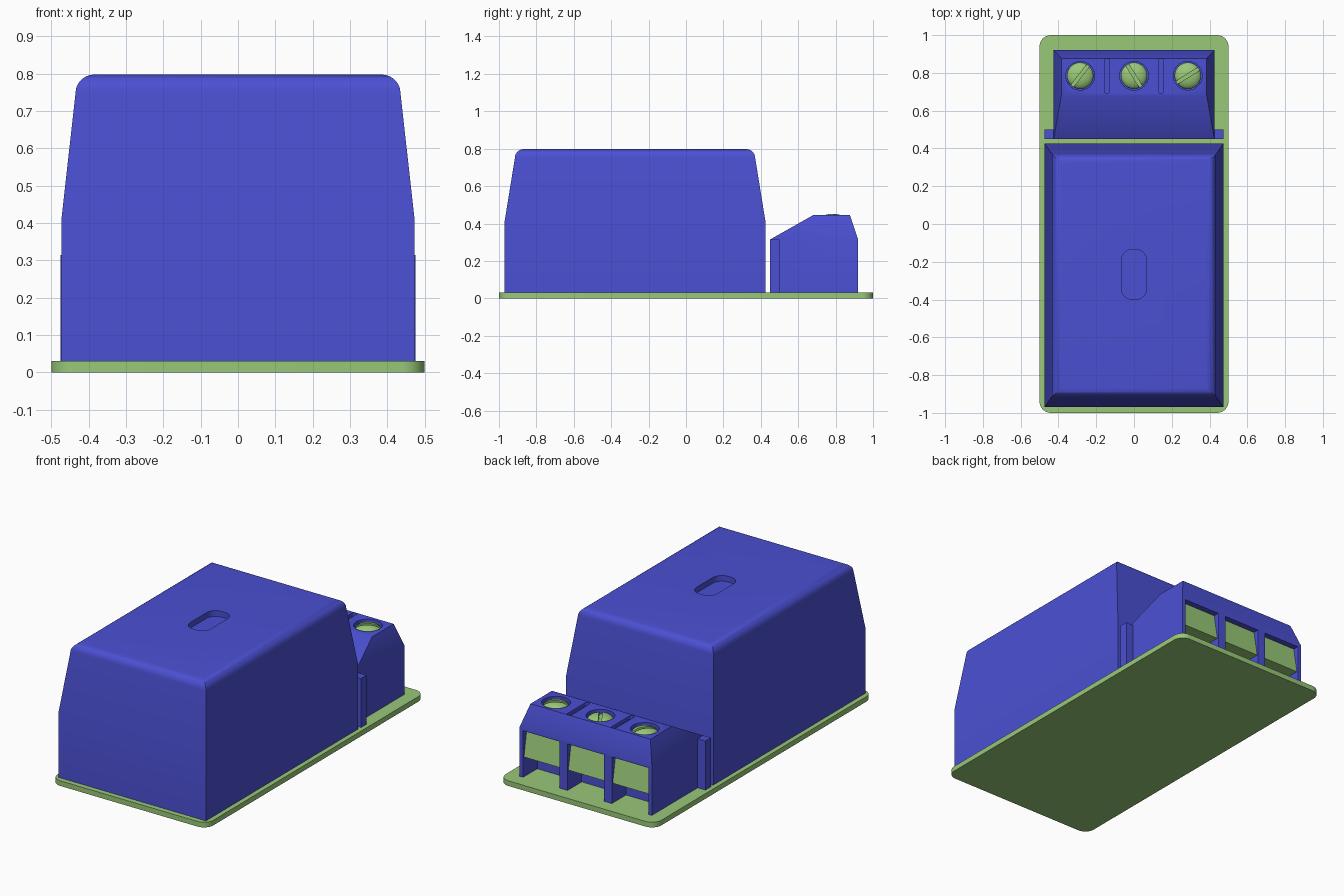
import bpy, bmesh, math
from mathutils import Matrix

if "Cube" in bpy.data.objects:
    bpy.data.objects.remove(bpy.data.objects["Cube"])


def material(name, color):
    m = bpy.data.materials.new(name)
    m.diffuse_color = (*color, 1)
    m.use_nodes = True
    m.node_tree.nodes["Principled BSDF"].inputs["Base Color"].default_value = m.diffuse_color
    return m


BLUE = material("blue_plastic", (0.07, 0.08, 0.65))
GREEN = material("green", (0.32, 0.58, 0.19))
PITCH = (-0.285, 0, 0.285)


def loft(name, rings, mat=None):
    """Closed solid through equal-length rings of points, bottom to top."""
    bm = bmesh.new()
    vs = [[bm.verts.new(p) for p in r] for r in rings]
    n = len(vs[0])
    bm.faces.new(vs[0][::-1])
    bm.faces.new(vs[-1])
    for a, b in zip(vs, vs[1:]):
        for i in range(n):
            j = (i + 1) % n
            bm.faces.new((a[i], a[j], b[j], b[i]))
    bmesh.ops.recalc_face_normals(bm, faces=bm.faces)
    me = bpy.data.meshes.new(name)
    bm.to_mesh(me)
    bm.free()
    ob = bpy.data.objects.new(name, me)
    bpy.context.collection.objects.link(ob)
    if mat:
        me.materials.append(mat)
    return ob


def rect(x0, x1, y0, y1, z):
    return [(x0, y0, z), (x1, y0, z), (x1, y1, z), (x0, y1, z)]


def box(name, x0, x1, y0, y1, z0, z1, mat=None):
    return loft(name, [rect(x0, x1, y0, y1, z0), rect(x0, x1, y0, y1, z1)], mat)


def round_rect(cx, cy, hx, hy, r, z, seg=8):
    pts = []
    for k, (sx, sy) in enumerate(((1, 1), (-1, 1), (-1, -1), (1, -1))):
        for i in range(seg + 1):
            a = math.radians(90 * k + 90 * i / seg)
            pts.append((cx + sx * (hx - r) + r * math.cos(a),
                        cy + sy * (hy - r) + r * math.sin(a), z))
    return pts


def slab(name, cx, cy, hx, hy, r, z0, z1, mat=None):
    return loft(name, [round_rect(cx, cy, hx, hy, r, z) for z in (z0, z1)], mat)


def circle(cx, cy, r, z, n=40):
    return [(cx + r * math.cos(2 * math.pi * i / n),
             cy + r * math.sin(2 * math.pi * i / n), z) for i in range(n)]


def activate(ob):
    bpy.ops.object.select_all(action='DESELECT')
    ob.select_set(True)
    bpy.context.view_layer.objects.active = ob


def cut(ob, cutters):
    for c in cutters:
        c.hide_render = True
        m = ob.modifiers.new("cut", 'BOOLEAN')
        m.operation, m.solver, m.object = 'DIFFERENCE', 'EXACT', c
        activate(ob)
        bpy.ops.object.modifier_apply(modifier=m.name)
        bpy.data.objects.remove(c)


def smooth(ob):
    activate(ob)
    bpy.ops.object.shade_smooth_by_angle(angle=math.radians(30))


# circuit board
smooth(slab("circuit_board", 0, 0, 0.5, 1, 0.06, 0, 0.03, GREEN))

# relay case: straight walls, tapered shoulder, rounded top rim (inset x, inset y, z)
profile = [(0, 0, 0.03), (0, 0, 0.41)]
for i in range(8):
    t = math.pi / 2 * i / 7
    c = 1 - math.cos(t)
    profile.append((0.038 + 0.052 * c, 0.055 + 0.048 * c, 0.75 + 0.048 * math.sin(t)))
case = loft("relay_case", [rect(-0.473 + a, 0.473 - a, -0.97 + b, 0.425 - b, z)
                           for a, b, z in profile], BLUE)
cut(case, [slab("slot_cutter", 0, -0.267, 0.067, 0.132, 0.058, 0.765, 0.9)])
smooth(case)

# terminal block with chamfered upper part
block = loft("terminal_block", [rect(-0.425, 0.425, 0.45, 0.92, 0.03),
                                rect(-0.425, 0.425, 0.45, 0.92, 0.315),
                                rect(-0.385, 0.385, 0.68, 0.877, 0.445)], BLUE)
cutters = []
for x in PITCH:
    cutters.append(box("wire_cutter", x - 0.117, x + 0.117, 0.79, 1, 0, 0.30))
    cutters.append(loft("hole_cutter", [circle(x, 0.785, 0.076, z) for z in (0.39, 0.6)]))
for x in (-0.1425, 0.1425):
    cutters.append(slab("groove_cutter", x, 0.783, 0.014, 0.093, 0.0135, 0.425, 0.6))
cut(block, cutters)
smooth(block)

# side tabs on the terminal block
for side, x in (("left", -0.45), ("right", 0.45)):
    box("side_tab_" + side, x - 0.025, x + 0.025, 0.45, 0.5, 0.03, 0.315, BLUE)

# wire clamps and slotted screws
for n, (x, angle) in enumerate(zip(PITCH, (52, -58, 32)), 1):
    loft(f"wire_clamp_{n}", [rect(x - 0.117, x + 0.117, 0.79, 0.912, 0.145),
                             rect(x - 0.117, x + 0.117, 0.79, 0.885, 0.30)], GREEN)
    rings = [circle(x, 0.785, 0.07, 0.385)]
    for i in range(7):
        t = math.pi / 2 * i / 7
        rings.append(circle(x, 0.785, 0.07 * math.cos(t), 0.42 + 0.032 * math.sin(t)))
    screw = loft(f"screw_{n}", rings, GREEN)
    slot = box("screw_slot_cutter", -0.1, 0.1, -0.009, 0.009, 0.42, 0.6)
    slot.data.transform(Matrix.Translation((x, 0.785, 0)) @ Matrix.Rotation(math.radians(angle), 4, 'Z'))
    cut(screw, [slot])
    smooth(screw)
